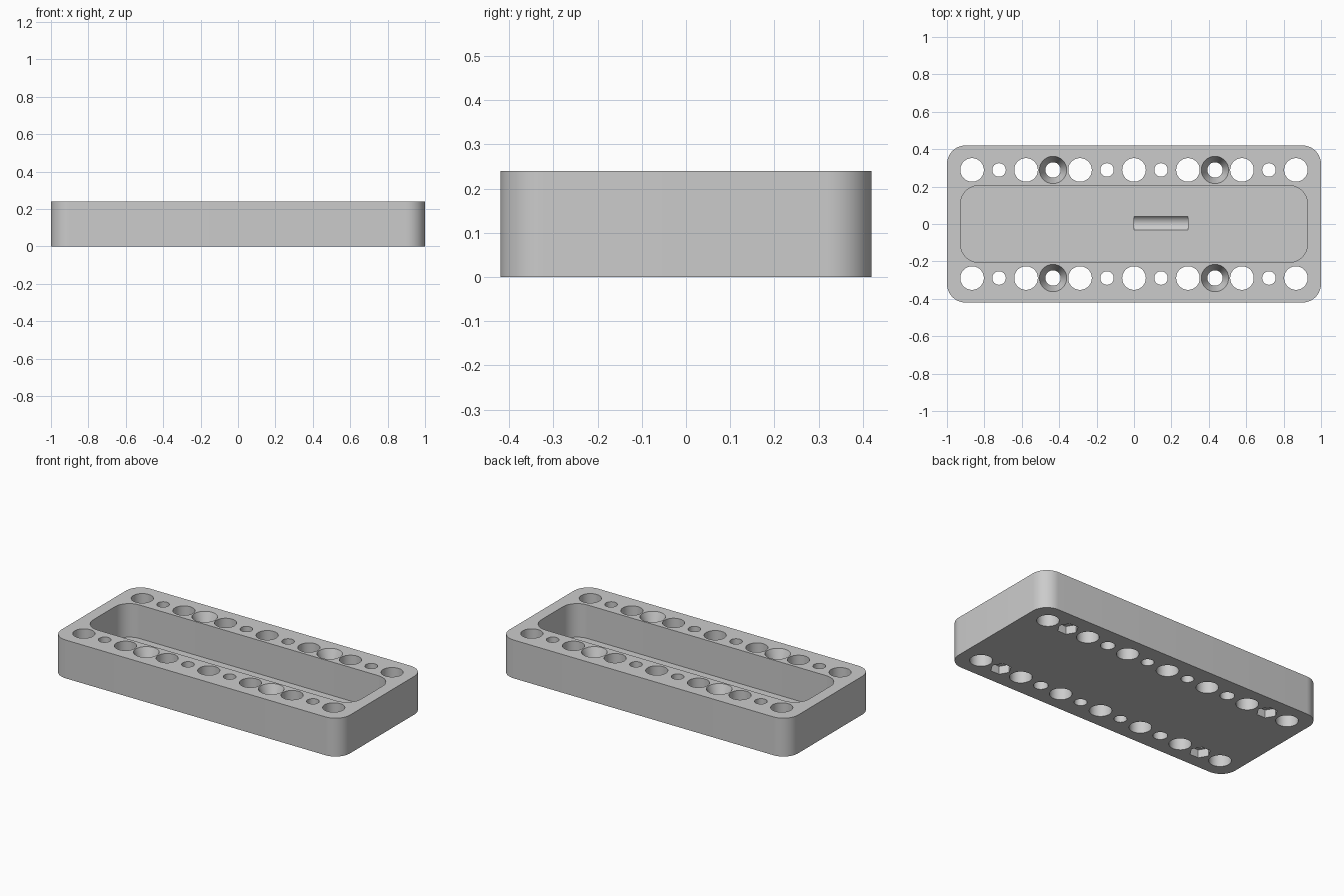
import bpy
import bmesh
from math import sin, cos, pi

cube = bpy.data.objects.get("Cube")
if cube:
    bpy.data.objects.remove(cube, do_unlink=True)

HEIGHT = 0.24
FLOOR = 0.03
PITCH = 0.1443
ROW_Y = 0.289
SEG = 48

grey = bpy.data.materials.new("plain grey")
grey.use_nodes = True
grey.diffuse_color = (0.6, 0.6, 0.6, 1)
grey.node_tree.nodes["Principled BSDF"].inputs["Base Color"].default_value = (0.6, 0.6, 0.6, 1)


def loft(bm, rings):
    """Join equal rings of points, bottom to top, into a closed solid."""
    loops = [[bm.verts.new(p) for p in ring] for ring in rings]
    n = len(loops[0])
    for low, high in zip(loops, loops[1:]):
        for i in range(n):
            j = (i + 1) % n
            bm.faces.new((low[i], low[j], high[j], high[i]))
    bm.faces.new(loops[0][::-1])
    bm.faces.new(loops[-1])


def circle(x, y, z, r, n=SEG):
    return [(x + r * cos(2 * pi * i / n), y + r * sin(2 * pi * i / n), z) for i in range(n)]


def rounded_rect(hx, hy, r, z, steps=12):
    points = []
    for k, (sx, sy) in enumerate([(1, 1), (-1, 1), (-1, -1), (1, -1)]):
        for i in range(steps + 1):
            a = (k + i / steps) * pi / 2
            points.append((sx * (hx - r) + r * cos(a), sy * (hy - r) + r * sin(a), z))
    return points


def make_object(name, bm):
    bmesh.ops.recalc_face_normals(bm, faces=bm.faces)
    mesh = bpy.data.meshes.new(name)
    bm.to_mesh(mesh)
    bm.free()
    mesh.materials.append(grey)
    obj = bpy.data.objects.new(name, mesh)
    bpy.context.collection.objects.link(obj)
    return obj


# Outer block with rounded corners
bm = bmesh.new()
loft(bm, [rounded_rect(1.0, 0.42, 0.1, z) for z in (0, HEIGHT)])
block = make_object("tray_block", bm)

# Long pocket and the two rows of through holes
main = bmesh.new()
loft(main, [rounded_rect(0.928, 0.206, 0.1, z) for z in (FLOOR, HEIGHT + 0.1)])
for side in (-1, 1):
    for i in range(-6, 7):
        x, y = i * PITCH, side * ROW_Y
        if i % 2 == 0:
            profile = [(-0.1, 0.063), (HEIGHT + 0.1, 0.063)]
        elif abs(i) == 3:
            # Countersunk screw holes
            profile = [(-0.1, 0.041), (HEIGHT - 0.08, 0.041),
                       (HEIGHT, 0.073), (HEIGHT + 0.1, 0.113)]
        else:
            profile = [(-0.1, 0.036), (HEIGHT + 0.1, 0.036)]
        if abs(i) == 3:
            profile[-1] = (HEIGHT + 0.01, 0.077)
        loft(main, [circle(x, y, z, r) for z, r in profile])

# Nut recesses underneath, and a shallow round groove in the pocket floor
detail = bmesh.new()
for side in (-1, 1):
    for i in (-5, 5):
        loft(detail, [circle(i * PITCH, side * ROW_Y, z, 0.06, 6) for z in (-0.1, 0.05)])
loft(detail, [[(x, py, pz) for py, pz, _ in circle(0.003, FLOOR + 0.027, 0, 0.045)]
              for x in (0, 2 * PITCH)])

cutters = [make_object("hole_cutter", main), make_object("detail_cutter", detail)]
for cutter in cutters:
    cutter.hide_render = True
    mod = block.modifiers.new("cut", "BOOLEAN")
    mod.operation = "DIFFERENCE"
    mod.solver = "EXACT"
    mod.object = cutter

# Bake the cuts and discard the cutters
bpy.context.view_layer.update()
graph = bpy.context.evaluated_depsgraph_get()
baked = bpy.data.meshes.new_from_object(block.evaluated_get(graph))
block.modifiers.clear()
block.data = baked
for cutter in cutters:
    bpy.data.objects.remove(cutter, do_unlink=True)

# Smooth walls with crisp rims
for obj in bpy.context.selected_objects:
    obj.select_set(False)
block.select_set(True)
bpy.context.view_layer.objects.active = block
bpy.ops.object.shade_smooth_by_angle(angle=pi / 10)
